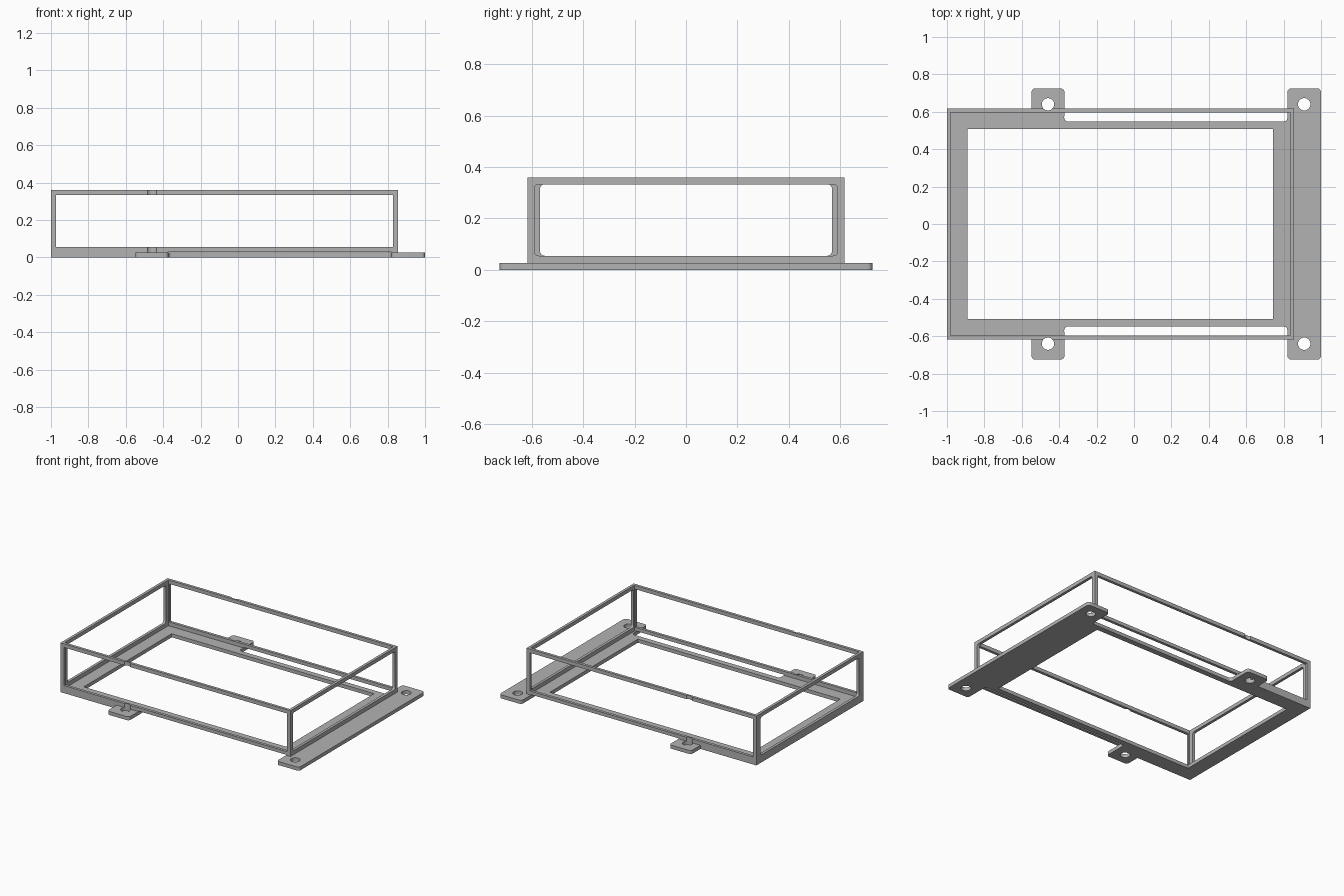
import bpy
import bmesh
from mathutils import Vector, Matrix

if "Cube" in bpy.data.objects:
    bpy.data.objects.remove(bpy.data.objects["Cube"], do_unlink=True)

grey = bpy.data.materials.new("plain grey")
grey.use_nodes = True
grey.diffuse_color = (0.45, 0.45, 0.45, 1)
grey.node_tree.nodes["Principled BSDF"].inputs["Base Color"].default_value = grey.diffuse_color


def add_object(name, bm):
    bmesh.ops.recalc_face_normals(bm, faces=bm.faces)
    mesh = bpy.data.meshes.new(name)
    bm.to_mesh(mesh)
    bm.free()
    mesh.materials.append(grey)
    obj = bpy.data.objects.new(name, mesh)
    bpy.context.scene.collection.objects.link(obj)
    return obj


def block(name, low, high, radius=0, axis=2):
    """Box between two corners; edges along the axis may be rounded."""
    low, high = Vector(low), Vector(high)
    bm = bmesh.new()
    bmesh.ops.create_cube(bm, size=1)
    size = high - low
    for v in bm.verts:
        v.co = (low + high) / 2 + Vector(a * b for a, b in zip(v.co, size))
    if radius:
        edges = [e for e in bm.edges
                 if abs((e.verts[0].co - e.verts[1].co).normalized()[axis]) > 0.9]
        bmesh.ops.bevel(bm, geom=edges, offset=radius, segments=6,
                        profile=0.5, affect='EDGES')
    return add_object(name, bm)


def drill(x, y):
    bm = bmesh.new()
    bmesh.ops.create_cone(bm, cap_ends=True, segments=40, radius1=HOLE, radius2=HOLE,
                          depth=2, matrix=Matrix.Translation((x, y, 0)))
    return add_object("drill", bm)


def combine(target, tools, operation):
    """Apply booleans to the target and discard the tools."""
    for tool in tools:
        tool.hide_render = True
        mod = target.modifiers.new("boolean", 'BOOLEAN')
        mod.operation, mod.solver, mod.object = operation, 'EXACT', tool
    graph = bpy.context.evaluated_depsgraph_get()
    result = bpy.data.meshes.new_from_object(target.evaluated_get(graph))
    target.modifiers.clear()
    target.data = result
    for tool in tools:
        bpy.data.objects.remove(tool, do_unlink=True)


# Main dimensions
LEFT, RIGHT, DEEP, TOP = -1.0, 0.855, 0.617, 0.36
WALL, PLATE, HOLE = 0.02, 0.026, 0.033
TAB_Y, HOLE_Y, TAB_X, END_X = 0.725, 0.64, -0.46, 0.91
SILL, HEAD = 0.055, 0.333

# Base plate with end strip and side tabs
base = block("base_plate", (LEFT, -DEEP, 0), (RIGHT, DEEP, PLATE))
cuts = [block("opening", (-0.89, -0.507, -1), (0.743, 0.507, 1))]
for side in (-1, 1):
    near, far = sorted((side * 0.548, side * 0.8))
    cuts.append(block("slot", (-0.373, near, -1), (0.82, far, 1), 0.02))
combine(base, cuts, 'DIFFERENCE')
combine(base, [block("strip", (0.82, -TAB_Y, 0), (1, TAB_Y, PLATE), 0.02),
               block("tabs_a", (TAB_X - 0.088, -TAB_Y, 0), (TAB_X + 0.088, -0.56, PLATE), 0.02),
               block("tabs_b", (TAB_X - 0.088, 0.56, 0), (TAB_X + 0.088, TAB_Y, PLATE), 0.02)],
        'UNION')
combine(base, [drill(x, s * HOLE_Y) for x in (TAB_X, END_X) for s in (-1, 1)], 'DIFFERENCE')

# Open frame of thin walls with a window on each side
frame = block("wall_frame", (LEFT, -DEEP, PLATE), (RIGHT, DEEP, TOP))
cuts = [
    block("interior", (LEFT + WALL, -DEEP + WALL, -1), (RIGHT - WALL, DEEP - WALL, 1)),
    block("long_windows", (-0.972, -1, SILL), (0.828, 1, HEAD)),
    block("right_window", (0.7, -0.59, SILL), (1.2, 0.59, HEAD), 0.018, 0),
    block("left_window", (-1.2, -0.568, SILL), (-0.9, 0.568, HEAD), 0.018, 0),
    block("rail_relief", (-0.373, -1, -1), (0.82, 1, 0.03)),
]
# Vertical tool grooves above the side tabs
cuts += [drill(TAB_X, s * HOLE_Y) for s in (-1, 1)]
combine(frame, cuts, 'DIFFERENCE')

# Smooth rounded corners while keeping edges sharp
for obj in (base, frame):
    bpy.ops.object.select_all(action='DESELECT')
    obj.select_set(True)
    bpy.context.view_layer.objects.active = obj
    bpy.ops.object.shade_smooth_by_angle(angle=0.5)
